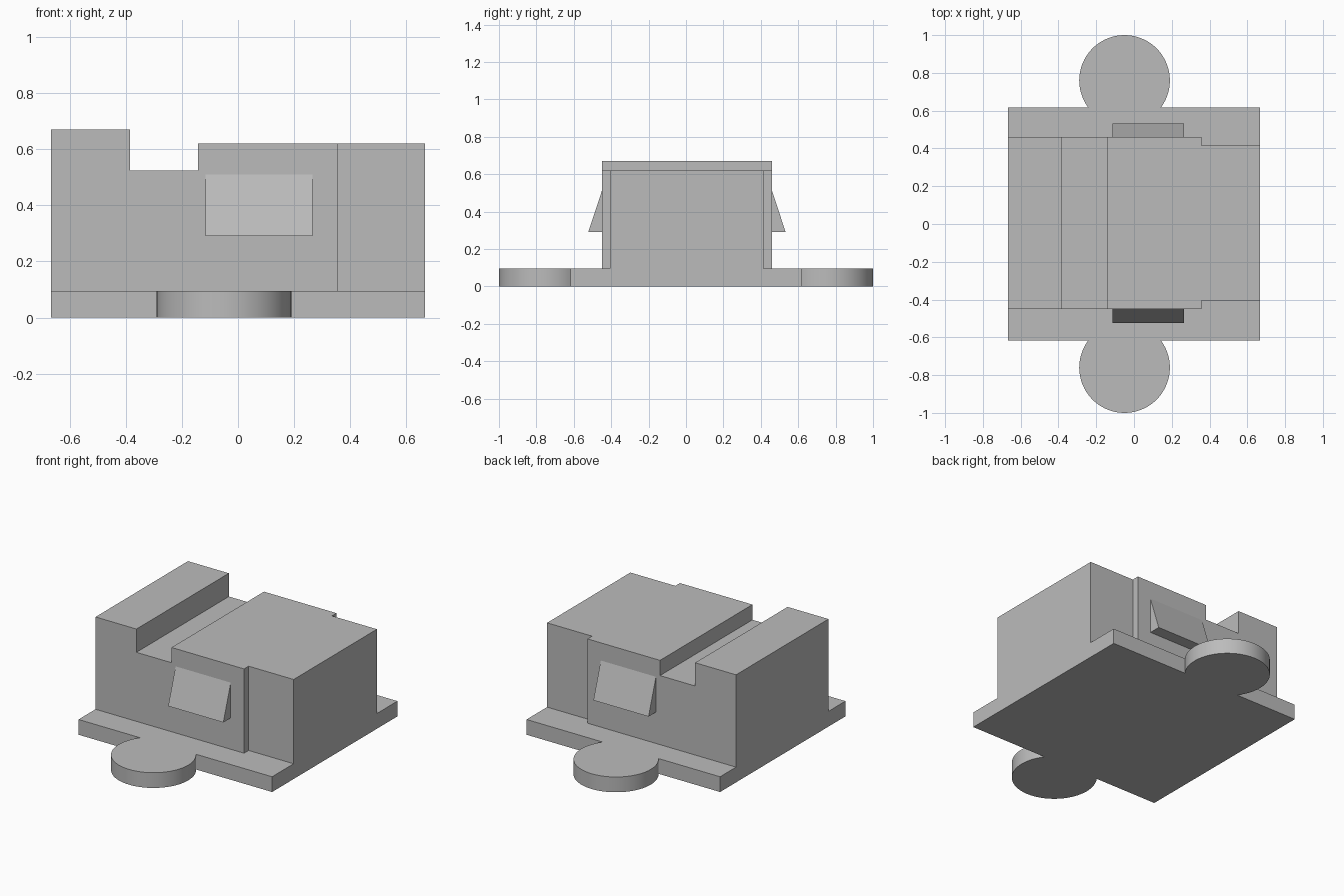
import bpy, bmesh, math
from mathutils import Vector

if "Cube" in bpy.data.objects:
    bpy.data.objects.remove(bpy.data.objects["Cube"], do_unlink=True)

grey = bpy.data.materials.new("plain_grey")
grey.use_nodes = True
COLOUR = (0.5, 0.5, 0.5, 1)
grey.diffuse_color = COLOUR
grey.node_tree.nodes["Principled BSDF"].inputs["Base Color"].default_value = COLOUR


def prism(name, outline, sweep):
    """Extrude a closed outline of 3D points along a vector."""
    bm = bmesh.new()
    face = bm.faces.new([bm.verts.new(p) for p in outline])
    moved = bmesh.ops.extrude_face_region(bm, geom=[face], use_keep_orig=True)["geom"]
    verts = [g for g in moved if isinstance(g, bmesh.types.BMVert)]
    bmesh.ops.translate(bm, vec=Vector(sweep), verts=verts)
    bmesh.ops.recalc_face_normals(bm, faces=bm.faces)
    mesh = bpy.data.meshes.new(name)
    bm.to_mesh(mesh)
    bm.free()
    mesh.materials.append(grey)
    obj = bpy.data.objects.new(name, mesh)
    bpy.context.collection.objects.link(obj)
    return obj


HALF_X, HALF_Y, PLATE_TOP = 0.667, 0.617, 0.095
EAR_X, EAR_Y, EAR_R = -0.05, 0.76, 0.24
MID_Y = 0.005

# Base plate with a round ear on the front and back edges
start = -math.asin((EAR_Y - HALF_Y) / EAR_R)
span = math.pi - 2 * start
arc = [(EAR_X + EAR_R * math.cos(start + span * i / 48),
        EAR_Y + EAR_R * math.sin(start + span * i / 48)) for i in range(49)]
back = [(HALF_X, HALF_Y)] + arc + [(-HALF_X, HALF_Y)]
front = [(x, -y) for x, y in reversed(back)]
plate = prism("base_plate", [(x, y, 0) for x, y in back + front], (0, 0, PLATE_TOP))
bpy.context.view_layer.objects.active = plate
plate.select_set(True)
bpy.ops.object.shade_smooth_by_angle(angle=math.radians(30))
plate.select_set(False)

# Main housing with a raised end rib and a channel across the top
STEP_X, TOP, HALF_BODY = 0.357, 0.62, 0.455
profile = [(-HALF_X, PLATE_TOP), (STEP_X, PLATE_TOP), (STEP_X, TOP), (-0.143, TOP),
           (-0.143, 0.525), (-0.385, 0.525), (-0.385, 0.67), (-HALF_X, 0.67)]
prism("housing", [(x, MID_Y - HALF_BODY, z) for x, z in profile], (0, 2 * HALF_BODY, 0))

# Slightly narrower end block
HALF_END = 0.41
end = [(STEP_X, PLATE_TOP), (HALF_X, PLATE_TOP), (HALF_X, TOP), (STEP_X, TOP)]
prism("end_block", [(x, MID_Y - HALF_END, z) for x, z in end], (0, 2 * HALF_END, 0))

# Wedge-shaped latches on the front and back walls
for name, side in (("front_latch", -1), ("back_latch", 1)):
    wall, tip = MID_Y + side * HALF_BODY, MID_Y + side * 0.528
    prism(name, [(-0.115, wall, 0.29), (-0.115, tip, 0.29), (-0.115, wall, 0.51)],
          (0.38, 0, 0))
